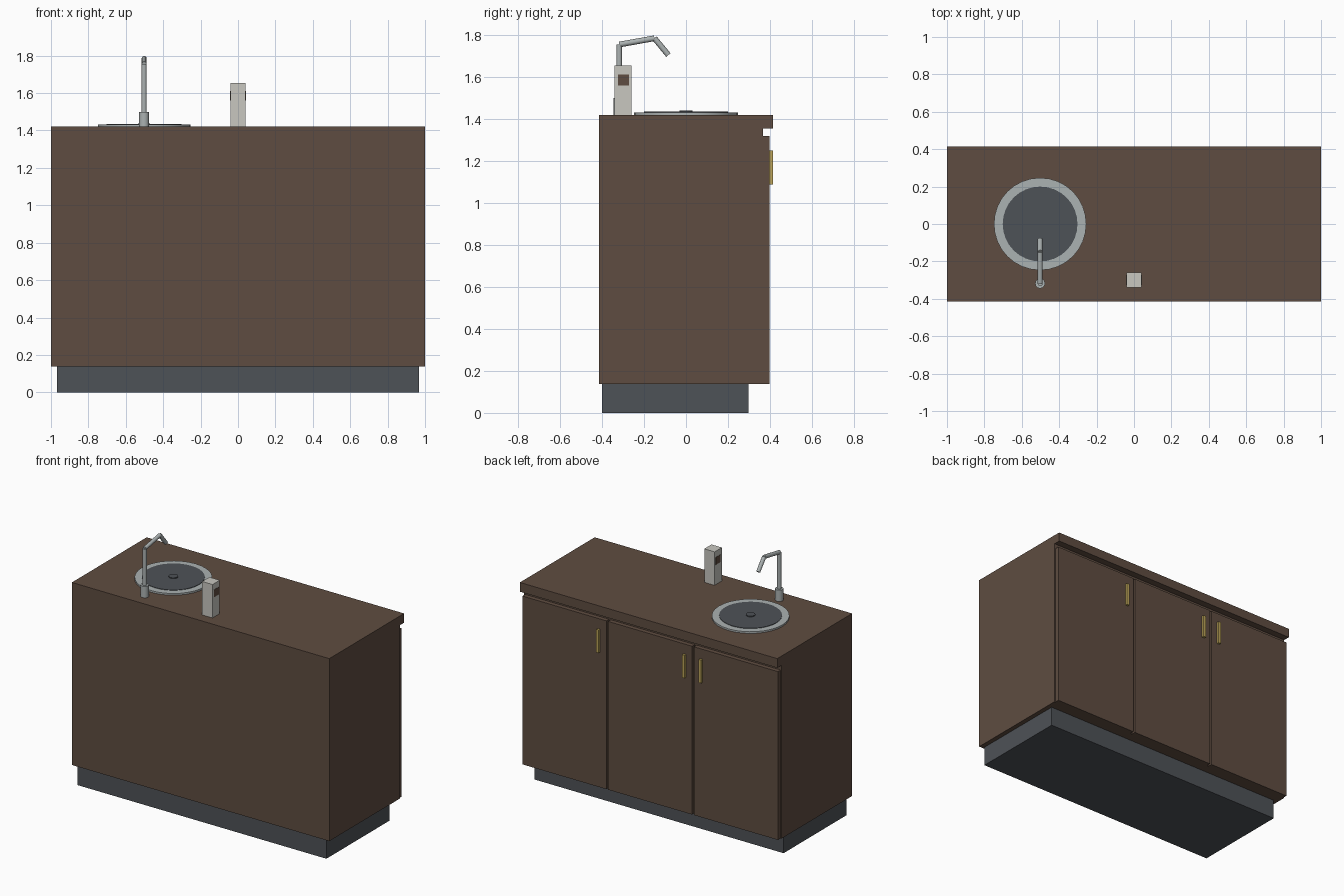
import bpy
import math
from mathutils import Vector

cube = bpy.data.objects.get("Cube")
if cube:
    bpy.data.objects.remove(cube, do_unlink=True)


def material(name, rgb):
    m = bpy.data.materials.new(name)
    m.use_nodes = True
    m.diffuse_color = (*rgb, 1)
    m.node_tree.nodes["Principled BSDF"].inputs["Base Color"].default_value = (*rgb, 1)
    return m


WOOD = material("brown_wood", (0.114, 0.073, 0.052))
DARK = material("dark_grey", (0.076, 0.084, 0.095))
STEEL = material("steel", (0.41, 0.445, 0.445))
CREAM = material("pale_plastic", (0.578, 0.571, 0.527))
BRASS = material("brass", (0.51, 0.376, 0.10))


def box(name, x, y, z, mat):
    """Box from its (min, max) extents on each axis."""
    spans = (x, y, z)
    bpy.ops.mesh.primitive_cube_add(size=1, location=[sum(s) / 2 for s in spans])
    ob = bpy.context.object
    ob.name = name
    ob.scale = [s[1] - s[0] for s in spans]
    bpy.ops.object.transform_apply(location=False, rotation=False, scale=True)
    ob.data.materials.append(mat)
    return ob


def rod(name, start, end, radius, mat, sides=12):
    """Cylinder running between two points."""
    a, b = Vector(start), Vector(end)
    bpy.ops.mesh.primitive_cylinder_add(vertices=sides, radius=radius,
                                        depth=(b - a).length, location=(a + b) / 2)
    ob = bpy.context.object
    ob.name = name
    ob.rotation_euler = (b - a).to_track_quat('Z', 'Y').to_euler()
    ob.data.materials.append(mat)
    bpy.ops.object.shade_smooth_by_angle(angle=math.radians(35))
    return ob


# Cabinet
TOP = 1.42
box("plinth", (-0.967, 0.967), (-0.40, 0.298), (0, 0.14), DARK)
box("carcass", (-1, 1), (-0.415, 0.367), (0.138, 1.356), WOOD)
box("countertop", (-1, 1), (-0.415, 0.415), (1.355, TOP), WOOD)

# Doors with handles; side is the x direction of the handle edge
width = 2 / 3
for name, centre, side in (("left", width, -1), ("middle", 0, -1), ("right", -width, 1)):
    half = width / 2 - 0.007
    box(name + "_door", (centre - half, centre + half), (0.367, 0.398), (0.138, 1.32), WOOD)
    hx = centre + side * (width / 2 - 0.065)
    box(name + "_handle", (hx - 0.01, hx + 0.01), (0.397, 0.415), (1.088, 1.25), BRASS)

# Round sink
SX = -0.502
for name, bottom, top, radius, mat in (("sink_rim", TOP, 1.432, 0.247, STEEL),
                                       ("sink_bowl", 1.425, 1.435, 0.2, DARK),
                                       ("sink_drain", 1.43, 1.441, 0.03, DARK)):
    rod(name, (SX, 0, bottom), (SX, 0, top), radius, mat, 32)

# Tap
path = [(SX, -0.318, TOP), (SX, -0.318, 1.755), (SX, -0.15, 1.785), (SX, -0.084, 1.705)]
rod("tap_base", path[0], (SX, -0.318, 1.5), 0.027, STEEL)
for name, a, b in zip(("tap_column", "tap_arm", "tap_spout"), path, path[1:]):
    rod(name, a, b, 0.0135, STEEL)

# Soap dispenser with a small window on each side
box("dispenser", (-0.04, 0.04), (-0.34, -0.26), (TOP, 1.655), CREAM)
for name, s in (("left", 1), ("right", -1)):
    box("dispenser_window_" + name, sorted((s * 0.039, s * 0.042)),
        (-0.325, -0.272), (1.56, 1.612), WOOD)
